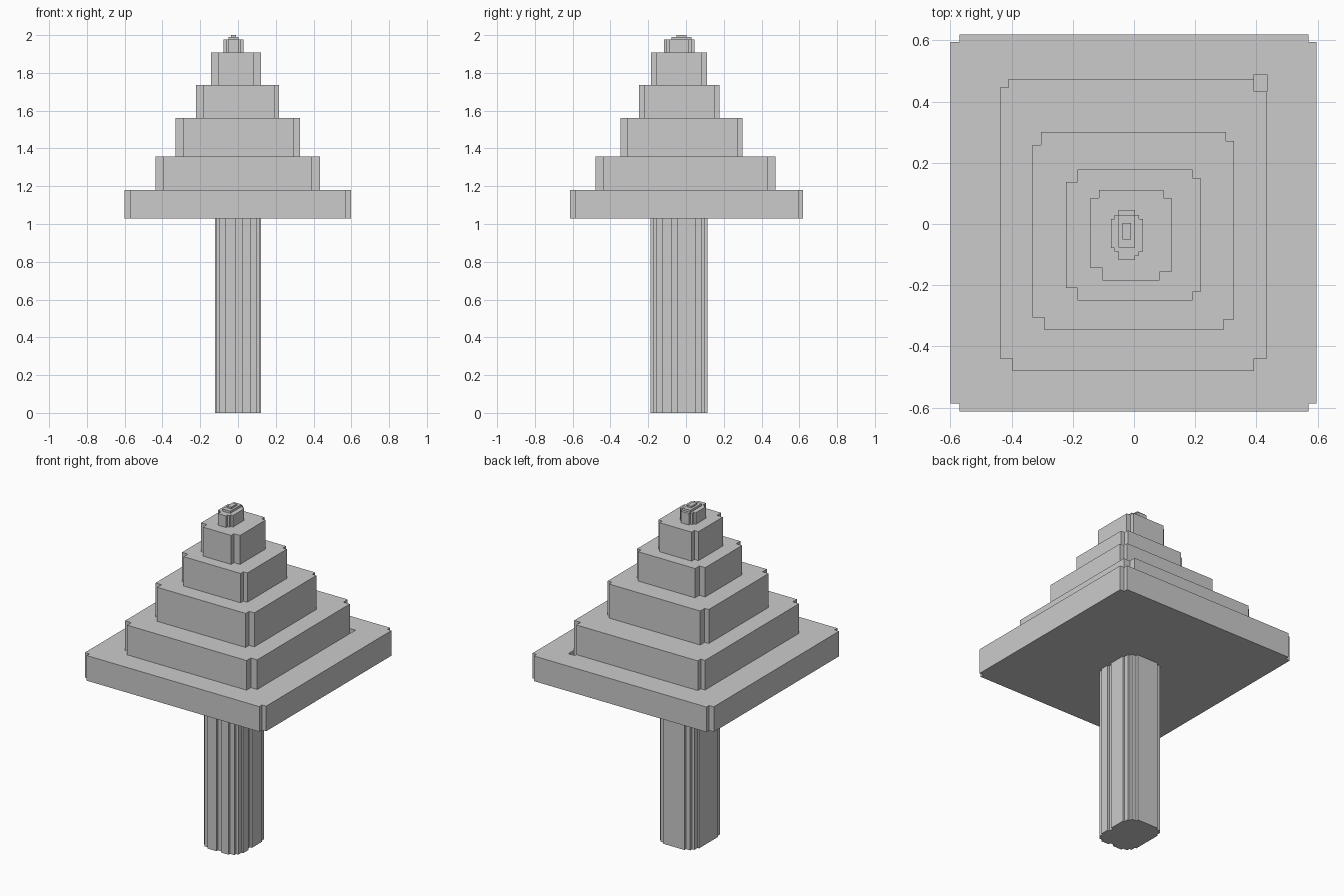
import bpy, bmesh

if "Cube" in bpy.data.objects:
    bpy.data.objects.remove(bpy.data.objects["Cube"])


def prism(name, pts, z0, z1):
    """Extrude a counter-clockwise outline from z0 to z1."""
    bm = bmesh.new()
    face = bm.faces.new([bm.verts.new((x, y, z0)) for x, y in pts])
    ext = bmesh.ops.extrude_face_region(bm, geom=[face])
    top = [v for v in ext["geom"] if isinstance(v, bmesh.types.BMVert)]
    bmesh.ops.translate(bm, verts=top, vec=(0, 0, z1 - z0))
    bmesh.ops.recalc_face_normals(bm, faces=bm.faces)
    mesh = bpy.data.meshes.new(name)
    bm.to_mesh(mesh)
    bm.free()
    obj = bpy.data.objects.new(name, mesh)
    bpy.context.collection.objects.link(obj)
    return obj


def notched(x0, x1, y0, y1, bl, br, tr, tl):
    """Rectangle outline with a square bite at each corner, given by its inner point."""
    return [(x0, bl[1]), bl, (bl[0], y0), (br[0], y0), br, (x1, br[1]),
            (x1, tr[1]), tr, (tr[0], y1), (tl[0], y1), tl, (x0, tl[1])]


# Canopy tiers: z range, rectangle, inner corner points (bl, br, tr, tl)
tiers = [
    (1.03, 1.18, (-.60, .597, -.613, .62), (-.57, -.587), (.57, -.587), (.57, .595), (-.57, .595)),
    (1.18, 1.357, (-.438, .435, -.48, .474), (-.397, -.44), (.393, -.44), (.393, .433), (-.41, .446)),
    (1.357, 1.56, (-.331, .327, -.346, .30), (-.292, -.305), (.293, -.313), (.30, .272), (-.304, .258)),
    (1.56, 1.735, (-.223, .218, -.25, .178), (-.184, -.21), (.192, -.223), (.192, .15), (-.184, .137)),
    (1.735, 1.908, (-.142, .123, -.184, .111), (-.103, -.144), (.083, -.157), (.097, .085), (-.115, .085)),
]
canopy = [prism(f"canopy_tier_{i + 1}", notched(*rect, *corners), z0, z1)
          for i, (z0, z1, rect, *corners) in enumerate(tiers)]

# Small pit in the lowest tier beside the back right corner of the second
pit = prism("pit_cutter", [(.393, .433), (.435, .433), (.435, .488), (.393, .488)], 1.06, 1.25)
pit.hide_render = True
pit.hide_set(True)
cut = canopy[0].modifiers.new("pit", "BOOLEAN")
cut.operation = "DIFFERENCE"
cut.solver = "EXACT"
cut.object = pit

# Stepped tip
prism("tip_base", [
    (-.076, -.078), (-.063, -.078), (-.063, -.09), (-.05, -.09), (-.05, -.117), (.003, -.117),
    (.003, -.103), (.016, -.103), (.016, -.09), (.03, -.09), (.03, .016), (.016, .016),
    (.016, .03), (.003, .03), (.003, .045), (-.05, .045), (-.05, .03), (-.063, .03),
    (-.063, .016), (-.076, .016)], 1.908, 1.977)
prism("tip_middle", [(-.05, -.077), (.003, -.077), (.003, .03), (-.05, .03)], 1.977, 1.99)
prism("tip_top", [(-.037, -.05), (-.01, -.05), (-.01, .003), (-.037, .003)], 1.99, 2.0)

# Trunk: boxy section with stepped corners and shallow bark grooves
CY = -.037
steps = [(.123, .09), (.113, .09), (.113, .12), (.098, .12), (.098, .138),
         (.07, .138), (.07, .152)]
d = .013
back_right = [(x, CY + y) for x, y in steps]
back_left = [(-x, CY + y) for x, y in reversed(steps)]
front_left = [(-x, CY - y) for x, y in steps]
front_right = [(x, CY - y) for x, y in reversed(steps)]
front_groove = [(-.01, -.189), (-.01, -.189 + d), (.02, -.189 + d), (.02, -.189)]
right_groove = [(.123, -.077), (.123 - d, -.077), (.123 - d, -.045), (.123, -.045)]
prism("trunk", back_right + back_left + front_left + front_groove + front_right + right_groove,
      0, 1.03)
